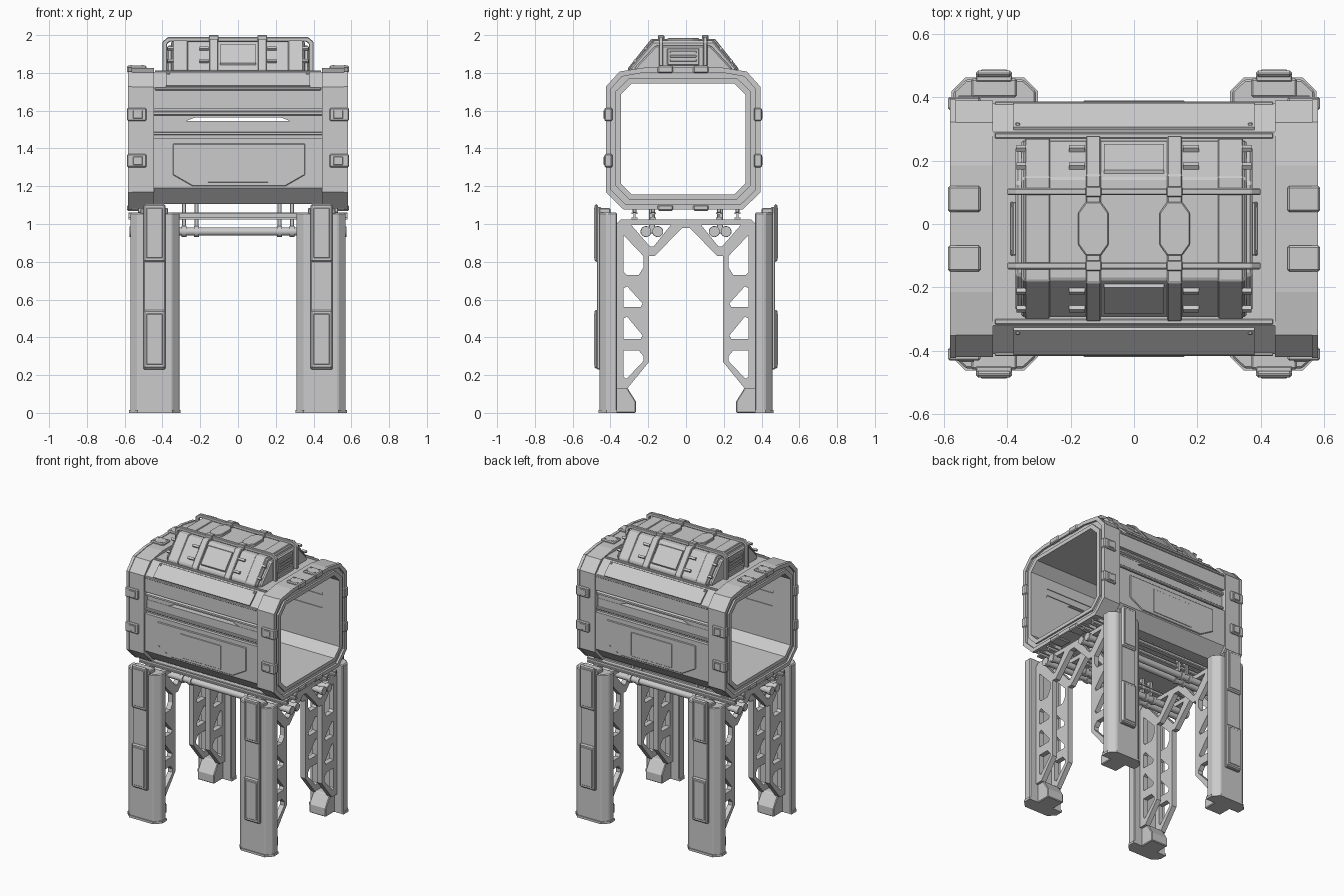
import bpy, bmesh, math
from mathutils import Vector

YC = -0.015  # centre of the cabin in y


def extrude(name, loops, axis, a, b, bev=0.0):
    """Extrude closed 2D loops (first outer, rest holes) along an axis from a to b."""
    put = {'x': lambda u, v, w: (w, u, v), 'y': lambda u, v, w: (u, w, v), 'z': lambda u, v, w: (u, v, w)}[axis]
    bm = bmesh.new()
    lo = [[bm.verts.new(put(u, v, a)) for u, v in lp] for lp in loops]
    if len(lo) == 1:
        bm.faces.new(lo[0])
    else:
        edges = [bm.edges.new((lp[i - 1], lp[i])) for lp in lo for i in range(len(lp))]
        bmesh.ops.triangle_fill(bm, edges=edges, normal=Vector(put(0, 0, 1)), use_beauty=True)
    top = {v: bm.verts.new(put(*uv, b)) for lp, src in zip(lo, loops) for v, uv in zip(lp, src)}
    for f in list(bm.faces):
        bm.faces.new([top[v] for v in f.verts])
    for lp in lo:
        for i in range(len(lp)):
            bm.faces.new((lp[i - 1], lp[i], top[lp[i]], top[lp[i - 1]]))
    bmesh.ops.recalc_face_normals(bm, faces=bm.faces[:])
    me = bpy.data.meshes.new(name)
    bm.to_mesh(me)
    bm.free()
    ob = bpy.data.objects.new(name, me)
    bpy.context.collection.objects.link(ob)
    if bev:
        m = ob.modifiers.new("bevel", 'BEVEL')
        m.width, m.segments, m.limit_method, m.angle_limit = bev, 1, 'ANGLE', math.radians(35)
    return ob


def box(name, x, y, z, bev=0.004):
    x, y = sorted(x), sorted(y)
    return extrude(name, [[(x[0], y[0]), (x[1], y[0]), (x[1], y[1]), (x[0], y[1])]], 'z', z[0], z[1], bev)


def rod(name, x0, x1, y, z, r, n=20):
    bpy.ops.mesh.primitive_cylinder_add(vertices=n, radius=r, depth=abs(x1 - x0),
                                        location=((x0 + x1) / 2, y, z), rotation=(0, math.pi / 2, 0))
    bpy.context.object.name = name
    bpy.ops.object.shade_smooth_by_angle()


def sym(pts):
    return pts + [(-u, v) for u, v in reversed(pts)]


def cab(pts):
    return [(u + YC, v) for u, v in pts]


def flip(pts, s):
    return [(u * s, v) for u, v in pts]


def frame_profile(d):
    k = d * 0.5
    return cab(sym([(0.315 - k, 1.082 + d), (0.405 - d, 1.17 + k), (0.405 - d, 1.725 - k),
                    (0.335 - k, 1.803 - d), (0.20, 1.825 - d)]))


opening = cab(sym([(0.27, 1.155), (0.33, 1.215), (0.33, 1.685), (0.27, 1.745)]))
lip_outer = cab(sym([(0.285, 1.13), (0.36, 1.205), (0.36, 1.70), (0.285, 1.772)]))

# Cabin shell: roof half and floor half
extrude("cabin_roof_shell", [cab(sym([(0.395, 1.61), (0.395, 1.72), (0.305, 1.805)])
        + list(reversed(sym([(0.33, 1.61), (0.33, 1.685), (0.27, 1.745)]))))], 'x', -0.45, 0.45)
extrude("cabin_floor_shell", [cab(sym([(0.395, 1.455), (0.395, 1.19), (0.315, 1.105)])
        + list(reversed(sym([(0.33, 1.455), (0.33, 1.215), (0.27, 1.155)]))))], 'x', -0.45, 0.45)

for s in (-1, 1):
    side = lambda a, b: (YC + s * a, YC + s * b)
    # Recessed side band with a see-through slit and tapered slit ends
    box("side_band_lower", (-0.45, 0.45), side(0.335, 0.372), (1.455, 1.545), 0)
    box("side_band_upper", (-0.45, 0.45), side(0.335, 0.372), (1.565, 1.61), 0)
    for t in (-1, 1):
        extrude("slit_end", [flip([(0.45, 1.54), (0.29, 1.54), (0.21, 1.57), (0.45, 1.57)], t)],
                'y', *side(0.34, 0.37))
        box("chamfer_stud", (t * 0.36, t * 0.375), side(0.315, 0.335), (1.78, 1.80), 0.003)
    extrude("side_rail", [flip(cab([(0.36, 1.57), (0.388, 1.58), (0.388, 1.592), (0.36, 1.605)]), 1) if s > 0 else
            cab([(-0.36, 1.57), (-0.388, 1.58), (-0.388, 1.592), (-0.36, 1.605)])], 'x', -0.45, 0.45)
    box("side_sill", (-0.45, 0.45), side(0.36, 0.386), (1.47, 1.488))
    box("eave_strip", (-0.44, 0.44), side(0.39, 0.402), (1.708, 1.724), 0.003)
    # Octagonal door plate on the lower wall
    extrude("door_plate", [[(-0.345, 1.425), (0.355, 1.425), (0.355, 1.26), (0.25, 1.20),
                            (-0.24, 1.20), (-0.345, 1.26)]], 'y', *side(0.39, 0.402), 0.004)
    box("door_inset", (-0.16, 0.16), side(0.40, 0.405), (1.22, 1.39), 0.002)
    # Raised plate on the roof chamfer and rail along the roof edge
    extrude("roof_chamfer_plate", [cab(flip([(0.39, 1.722), (0.398, 1.732), (0.322, 1.804), (0.31, 1.798)], s))],
            'x', -0.38, 0.38)
    box("roof_edge_rail", (-0.44, 0.44), side(0.285, 0.303), (1.80, 1.813), 0.003)

# End frames
for s in (-1, 1):
    e = lambda a, b: sorted((s * a, s * b))
    extrude("end_frame", [frame_profile(0), opening], 'x', *e(0.445, 0.568))
    extrude("end_frame_rim", [frame_profile(-0.004), frame_profile(0.022)], 'x', *e(0.562, 0.582))
    extrude("opening_lip", [lip_outer, opening], 'x', *e(0.565, 0.58))
    for t in (-1, 1):
        y0 = YC + t * 0.405
        for z in (1.335, 1.58):
            box("side_clamp", e(0.485, 0.588), (y0 - t * 0.03, y0 + t * 0.012), (z - 0.035, z + 0.035), 0.006)
            box("side_clamp_inset", e(0.505, 0.555), (y0, y0 + t * 0.016), (z - 0.022, z + 0.022), 0.002)
        yt = YC + t * 0.094
        box("top_clamp", e(0.485, 0.588), (yt - 0.041, yt + 0.041), (1.80, 1.838), 0.006)
        box("bottom_clamp", e(0.485, 0.588), (yt - 0.041, yt + 0.041), (1.07, 1.10), 0.006)
        for dx in (0.505, 0.565):
            for dy in (-0.027, 0.027):
                box("clamp_bolt", e(dx - 0.005, dx + 0.005), (yt + dy - 0.005, yt + dy + 0.005), (1.836, 1.842), 0)
    box("roof_end_plate", e(0.375, 0.39), (-0.10, 0.07), (1.80, 1.825), 0.003)


# Roof unit: trapezoid housing with stepped ends, straps, panels and hoops
def hump(d):
    return cab(sym([(0.278 + d, 1.80), (0.278 + d, 1.825), (0.16 + d * 0.7, 1.965 + d)]))


extrude("roof_unit", [hump(0)], 'x', -0.355, 0.355, 0.006)
for s in (-1, 1):
    e = lambda a, b: sorted((s * a, s * b))
    extrude("roof_unit_end", [hump(0.006)], 'x', *e(0.265, 0.345), 0.004)
    extrude("roof_unit_cap", [hump(-0.02)], 'x', *e(0.34, 0.375), 0.008)
    extrude("roof_strap", [hump(0.014)], 'x', *e(0.105, 0.152), 0.004)
    extrude("strap_hex", [flip([(0.105, 0.085 + YC), (0.08, 0.05 + YC), (0.08, -0.05 + YC), (0.105, -0.085 + YC),
            (0.152, -0.085 + YC), (0.177, -0.05 + YC), (0.177, 0.05 + YC), (0.152, 0.085 + YC)], s)],
            'z', 1.95, 1.984, 0.004)
    # End vent with slats
    box("vent_frame", e(0.37, 0.385), (YC - 0.085, YC + 0.085), (1.84, 1.93))
    for k in range(3):
        z = 1.86 + k * 0.022
        box("vent_slat", e(0.38, 0.392), (YC - 0.07, YC + 0.07), (z, z + 0.012), 0.002)
    # Sloped centre panels and little ribs on both slopes
    sl = lambda t, o: (s * (0.278 - 0.118 * t + 0.77 * o) + YC, 1.825 + 0.14 * t + 0.64 * o)
    extrude("slope_panel", [[sl(0.12, 0), sl(0.15, 0.010), sl(0.85, 0.010), sl(0.88, 0)]], 'x', -0.095, 0.095)
    for t in (0.25, 0.72):
        rib = [sl(t - 0.05, 0), sl(t - 0.04, 0.014), sl(t + 0.04, 0.014), sl(t + 0.05, 0)]
        for r in (-1, 1):
            extrude("slope_rib", [rib], 'x', r * 0.155, r * 0.205)
            extrude("corner_rib", [rib], 'x', r * 0.342, r * 0.372)
    # Hoop over the roof unit
    y = YC + s * 0.117
    extrude("roof_hoop", [sym([(0.40, 1.80), (0.40, 1.965), (0.37, 1.99)])
            + list(reversed(sym([(0.375, 1.80), (0.375, 1.955), (0.36, 1.965)])))], 'y', y - 0.011, y + 0.011, 0.004)
    for x in (-0.128, 0.128):
        box("hoop_clip", (x - 0.026, x + 0.026), (y - 0.017, y + 0.017), (1.96, 2.0))

# Truss portals: one plate with cut-outs, spanning front to back
outline = sym([(0.02, 0.98), (0.165, 0.83), (0.196, 0.83), (0.196, 0.27), (0.31, 0.13), (0.385, 0.13),
               (0.385, 0.98), (0.345, 1.025)])
holes = [[(0.29, 0.995), (0.08, 0.995), (0.172, 0.88), (0.19, 0.88)],
         [(0.33, 0.94), (0.225, 0.83), (0.225, 0.77), (0.25, 0.73), (0.315, 0.73), (0.33, 0.745)],
         [(0.33, 0.66), (0.312, 0.67), (0.23, 0.58), (0.24, 0.56), (0.33, 0.56)],
         [(0.33, 0.50), (0.312, 0.51), (0.23, 0.41), (0.24, 0.39), (0.33, 0.39)],
         [(0.33, 0.33), (0.25, 0.33), (0.225, 0.30), (0.225, 0.275), (0.315, 0.18), (0.33, 0.19)]]
for s in (-1, 1):
    for x in (0.375, 0.505):
        cuts = [flip(h, t) for h in holes for t in (-1, 1)]
        extrude("truss_portal", [outline] + cuts, 'x', *sorted((s * (x - 0.018), s * (x + 0.018))))

# Legs: chamfered column, foot, flange and outer pads
for sx in (-1, 1):
    for sy in (-1, 1):
        sec = lambda g: [(sx * u, sy * v) for u, v in
                         [(0.31 - g, 0.365), (0.57 + g, 0.365), (0.57 + g, 0.42), (0.53 + g / 2, 0.457 + g),
                          (0.35 - g / 2, 0.457 + g), (0.31 - g, 0.42)]]
        extrude("leg_column", [sec(0)], 'z', 0, 1.06, 0.006)
        extrude("leg_flange", [sec(0.006)], 'z', 0, 0.016)
        extrude("leg_foot", [flip([(0.40, 0), (0.265, 0), (0.265, 0.06), (0.315, 0.14), (0.40, 0.14)], sy)],
                'x', *sorted((sx * 0.375, sx * 0.505)), 0.005)
        px = (sx * 0.385, sx * 0.50)
        box("leg_strip", px, (sy * 0.45, sy * 0.472), (0.23, 1.09))
        for z in ((0.235, 0.545), (0.80, 1.105)):
            box("leg_pad", px, (sy * 0.465, sy * 0.485), z, 0.008)
            box("leg_pad_inset", (sx * 0.40, sx * 0.485), (sy * 0.47, sy * 0.488), (z[0] + 0.02, z[1] - 0.02), 0.003)
        box("leg_cap", (sx * 0.37, sx * 0.515), (sy * 0.40, sy * 0.46), (1.05, 1.085), 0.006)

# Underfloor pipes, hangers and I-beams
for s in (-1, 1):
    for y in (0.15, 0.212):
        rod("pipe", -0.575, 0.575, s * y, 0.96, 0.022)
        for x in (-0.285, -0.22, 0.22, 0.285):
            rod("pipe_clamp", x - 0.013, x + 0.013, s * y, 0.96, 0.029)
        for x in (-0.56, 0.56):
            rod("pipe_collar", x - 0.014, x + 0.014, s * y, 0.96, 0.028)
    for x in (-0.285, -0.22, 0.22, 0.285):
        box("pipe_hanger", (x - 0.011, x + 0.011), (s * 0.165, s * 0.197), (0.95, 1.11), 0.003)
    for y in (0.175, 0.272):
        for w, z0, z1 in ((0.016, 1.025, 1.034), (0.005, 1.03, 1.056), (0.016, 1.053, 1.062)):
            box("floor_i_beam", (-0.58, 0.58), (s * y - w, s * y + w), (z0, z1), 0)
        for x in (-0.5, 0.5):
            box("floor_mount", (x - 0.03, x + 0.03), (s * y - 0.01, s * y + 0.01), (1.06, 1.10), 0.003)
